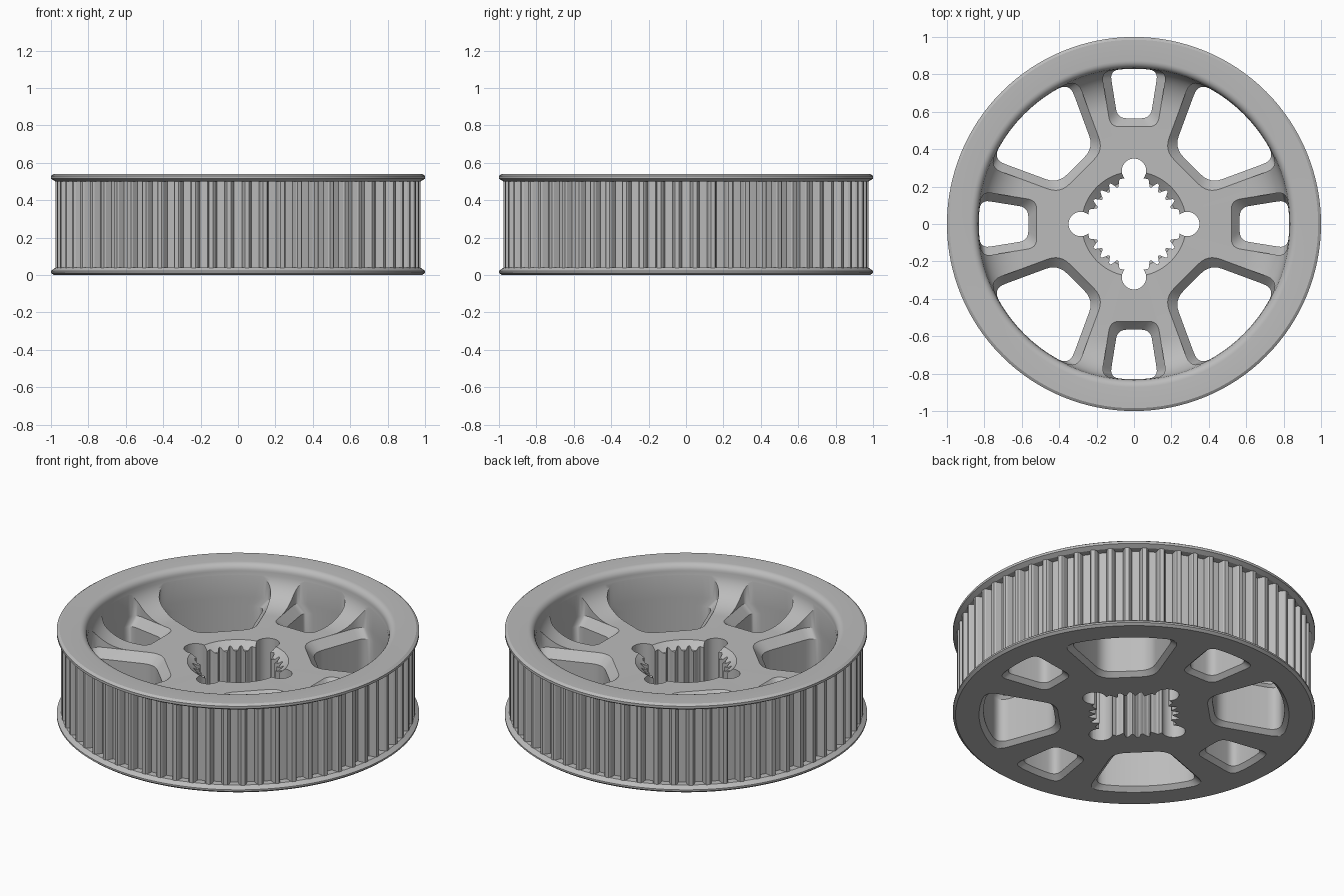
import bpy, bmesh
from math import sin, cos, pi, sqrt, radians
from mathutils import Vector, Matrix

cube = bpy.data.objects.get("Cube")
if cube:
    bpy.data.objects.remove(cube, do_unlink=True)

metal = bpy.data.materials.new("light_grey_metal")
metal.use_nodes = True
grey = (0.5, 0.5, 0.5, 1)
metal.diffuse_color = grey
metal.node_tree.nodes["Principled BSDF"].inputs["Base Color"].default_value = grey

HEIGHT, WEB_TOP, BOWL_R = 0.54, 0.34, 0.83
TEETH, SEGMENTS = 64, 128


def finish(bm, name):
    bmesh.ops.recalc_face_normals(bm, faces=bm.faces)
    mesh = bpy.data.meshes.new(name)
    bm.to_mesh(mesh)
    bm.free()
    mesh.materials.append(metal)
    obj = bpy.data.objects.new(name, mesh)
    bpy.context.collection.objects.link(obj)
    return obj


def bridge(bm, a, b):
    for i in range(len(a)):
        j = (i + 1) % len(a)
        bm.faces.new((a[i], a[j], b[j], b[i]))


def loft(bm, sections, matrix=Matrix()):
    """Closed solid through a stack of equal-length outlines (z, points)."""
    rings = [[bm.verts.new(matrix @ Vector((x, y, z))) for x, y in pts]
             for z, pts in sections]
    for a, b in zip(rings, rings[1:]):
        bridge(bm, a, b)
    bm.faces.new(rings[0])
    bm.faces.new(rings[-1])


def rounded(a, corner, b, steps=6):
    """Curve from a to b, pulled towards the corner."""
    a, corner, b = Vector(a), Vector(corner), Vector(b)
    return [a * (1 - t) ** 2 + corner * 2 * t * (1 - t) + b * t * t
            for t in (i / steps for i in range(steps + 1))]


def window_outline(inner, half, slope, radius, grow, outer):
    """Tapered opening along +x: straight inner edge, arc outer edge."""
    u0 = inner - grow
    v0 = half - slope * grow + grow * sqrt(1 + slope * slope)
    u = outer
    for _ in range(30):
        v = v0 + slope * (u - u0)
        u = sqrt(outer * outer - v * v)
    angle = Vector((u, v)).angle(Vector((1, 0)))
    side = Vector((1, slope)).normalized() * radius
    trim = angle - radius / outer
    upper = [Vector((outer * cos(trim * k / 8), outer * sin(trim * k / 8)))
             for k in range(8)]
    upper += rounded((outer * cos(trim), outer * sin(trim)), (u, v),
                     Vector((u, v)) - side)
    upper += rounded(Vector((u0, v0)) + side, (u0, v0), (u0, v0 - radius))
    lower = [Vector((p.x, -p.y)) for p in reversed(upper[1:])]
    return upper + lower


# Wheel body: flanged rim, dished web and countersunk hub, turned as one solid
profile = [(0.1, 0), (0.985, 0), (1, 0.012), (1, 0.022), (0.975, 0.04),
           (0.935, 0.04), (0.935, 0.5), (0.975, 0.5), (1, 0.515),
           (1, 0.53), (0.985, HEIGHT)]
for k in range(7):      # rounded lip
    t = pi / 2 * k / 6
    profile.append((0.873 - 0.04 * sin(t), 0.5 + 0.04 * cos(t)))
for k in range(1, 13):  # concave dish
    t = pi / 2 * k / 12
    profile.append((0.62 + 0.213 * cos(t), 0.5 - 0.16 * sin(t)))
profile += [(0.28, WEB_TOP), (0.23, 0.3), (0.1, 0.3)]

bm = bmesh.new()
rings = []
for s in range(SEGMENTS):
    a = 2 * pi * s / SEGMENTS
    rings.append([bm.verts.new((r * cos(a), r * sin(a), z)) for r, z in profile])
for s in range(SEGMENTS):
    bridge(bm, rings[s], rings[(s + 1) % SEGMENTS])
wheel = finish(bm, "wheel_body")

# Window cutters: chamfered below, and above on the web side only
levels = [(-0.025, 0.05, BOWL_R + 0.05), (0.025, 0, BOWL_R), (0.29, 0, BOWL_R),
          (WEB_TOP, 0.045, BOWL_R), (0.6, 0.045, BOWL_R)]
bm = bmesh.new()
for i in range(8):
    shape = (0.44, 0.135, 0.46, 0.07) if i % 2 else (0.565, 0.088, 0.16, 0.05)
    loft(bm, [(z, window_outline(*shape, grow, outer)) for z, grow, outer in levels],
         Matrix.Rotation(i * pi / 4, 4, 'Z'))

# Bore cutter: four round keyways with rounded splines between them
bore = []
for q in range(4):
    turn = Matrix.Rotation(q * pi / 2, 2)
    for k in range(21):
        a = radians(-130 + 13 * k)
        bore.append(turn @ Vector((0.285 + 0.065 * cos(a), 0.065 * sin(a))))
    for k in range(33):
        a = radians(17 + 56 * k / 32)
        r = 0.232 + 0.02 * cos(2 * pi * k / 8)
        bore.append(turn @ Vector((r * cos(a), r * sin(a))))
loft(bm, [(-0.1, bore), (0.6, bore)])
cutter = finish(bm, "opening_cutter")
cutter.hide_render = True

cut = wheel.modifiers.new("openings", 'BOOLEAN')
cut.operation = 'DIFFERENCE'
cut.solver = 'EXACT'
cut.object = cutter
bpy.ops.object.select_all(action='DESELECT')
bpy.context.view_layer.objects.active = wheel
wheel.select_set(True)
bpy.ops.object.modifier_apply(modifier=cut.name)
bpy.data.objects.remove(cutter, do_unlink=True)
bpy.ops.object.shade_smooth_by_angle(angle=radians(28))

# Belt teeth: narrow trapezoid ridges between the flanges
bm = bmesh.new()
tooth = [(0.92, -0.027), (0.94, -0.025), (0.968, -0.018), (0.977, -0.011)]
tooth += [(x, -y) for x, y in reversed(tooth)]
for i in range(TEETH):
    loft(bm, [(0.03, tooth), (0.51, tooth)],
         Matrix.Rotation(2 * pi * (i + 0.5) / TEETH, 4, 'Z'))
finish(bm, "belt_teeth")
